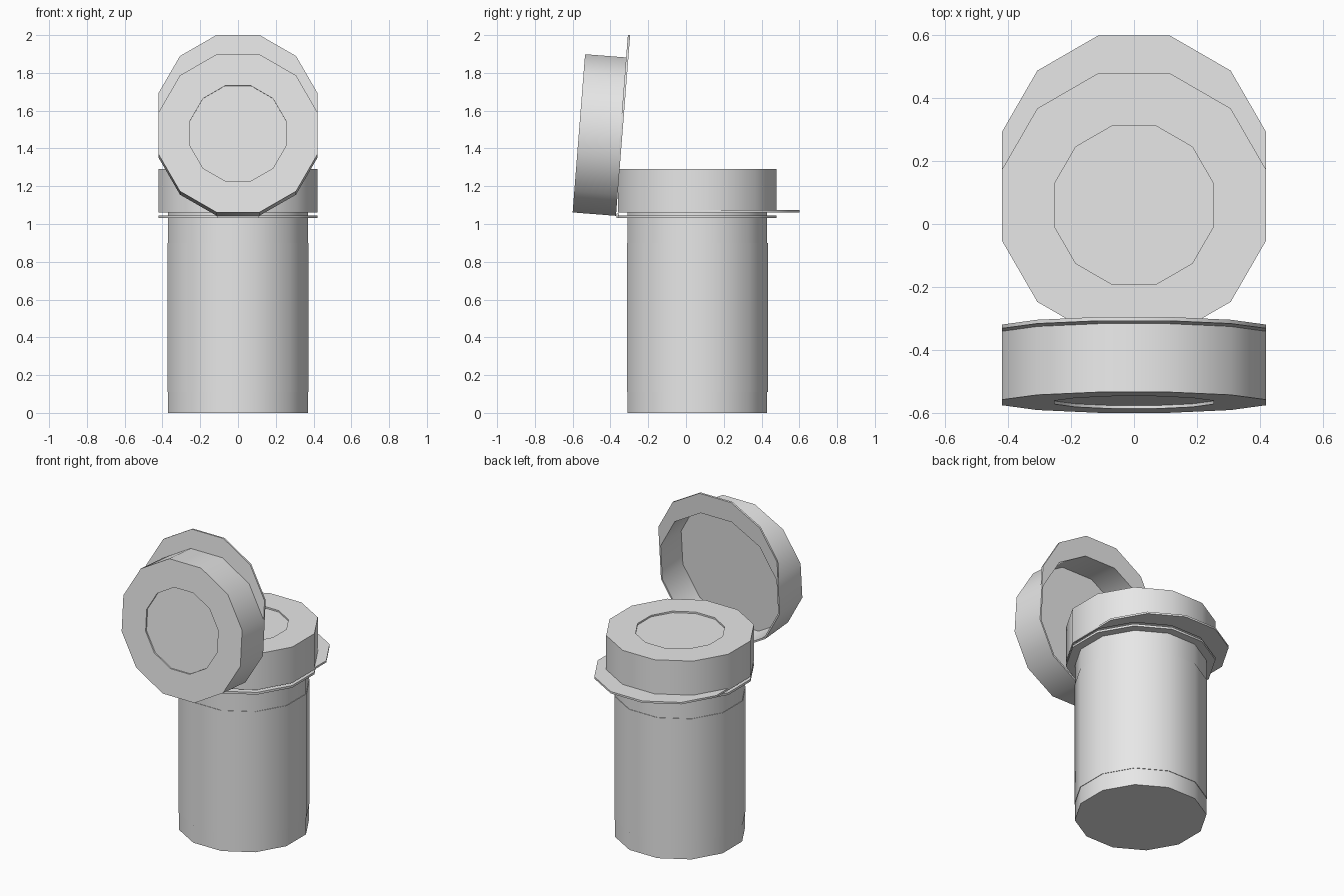
import bpy, bmesh, math

SIDES = 12
AXIS_Y = 0.06

if "Cube" in bpy.data.objects:
    bpy.data.objects.remove(bpy.data.objects["Cube"], do_unlink=True)

grey = bpy.data.materials.new("light_grey_plastic")
grey.use_nodes = True
grey.diffuse_color = (0.8, 0.8, 0.8, 1)
grey.node_tree.nodes["Principled BSDF"].inputs["Base Color"].default_value = (0.8, 0.8, 0.8, 1)


def finish(name, bm, location, tilt=0):
    """Turn a bmesh into a smooth object with sharp rims."""
    bmesh.ops.remove_doubles(bm, verts=bm.verts, dist=0.0001)
    bmesh.ops.recalc_face_normals(bm, faces=bm.faces)
    mesh = bpy.data.meshes.new(name)
    bm.to_mesh(mesh)
    bm.free()
    mesh.materials.append(grey)
    ob = bpy.data.objects.new(name, mesh)
    bpy.context.collection.objects.link(ob)
    ob.location = location
    ob.rotation_euler.x = tilt
    bpy.ops.object.select_all(action='DESELECT')
    ob.select_set(True)
    bpy.context.view_layer.objects.active = ob
    bpy.ops.object.shade_smooth_by_angle(angle=math.radians(40))
    return ob


def lathe(name, profile, location, tilt=0, closed=False):
    """Profile points are (distance to flat side, height, push of the back half)."""
    bm = bmesh.new()
    rings = []
    for flat, z, *push in profile:
        r = flat / math.cos(math.pi / SIDES)
        ring = []
        for i in range(SIDES):
            a = (i + 0.5) * math.tau / SIDES
            y = r * math.sin(a)
            if push and y > 0:
                y += push[0]
            ring.append(bm.verts.new((r * math.cos(a), y, z)))
        rings.append(ring)
    pairs = list(zip(rings, rings[1:]))
    if closed:
        pairs.append((rings[-1], rings[0]))
    for low, high in pairs:
        for i in range(SIDES):
            j = (i + 1) % SIDES
            bm.faces.new((low[i], low[j], high[j], high[i]))
    if not closed:
        bm.faces.new(rings[0])
        bm.faces.new(rings[-1])
    return finish(name, bm, location, tilt)


# Hollow container
lathe("container", [(0.37, 0), (0.37, 1.062), (0.355, 1.062), (0.355, 0.02)],
      (0, AXIS_Y, 0))

# Sleeve wrapped around the container
lathe("label_sleeve", [(0.37, 0.11), (0.373, 0.11), (0.373, 0.9), (0.37, 0.9)],
      (0, AXIS_Y, 0), closed=True)

# Collar under the lid
lathe("collar", [(0.365, 1.032), (0.42, 1.032), (0.42, 1.046), (0.365, 1.046)],
      (0, AXIS_Y, 0), closed=True)

# Cup-shaped lid: recessed top, outer wall, thumb lip at the back, hollow inside
lid = [(0.253, 0.22), (0.253, 0.23), (0.42, 0.23), (0.42, 0.012), (0.42, 0.012, 0.12),
       (0.42, 0, 0.12), (0.41, 0), (0.41, 0.208)]
lathe("closed_lid", lid, (0, AXIS_Y, 1.062))
lathe("open_lid", lid, (0, -0.338, 1.462), tilt=math.radians(85.5))

# Hinge strip joining collar and open lid
bm = bmesh.new()
bmesh.ops.create_cube(bm, size=1)
bmesh.ops.scale(bm, vec=(0.22, 0.012, 0.024), verts=bm.verts)
finish("hinge", bm, (0, -0.362, 1.043))
